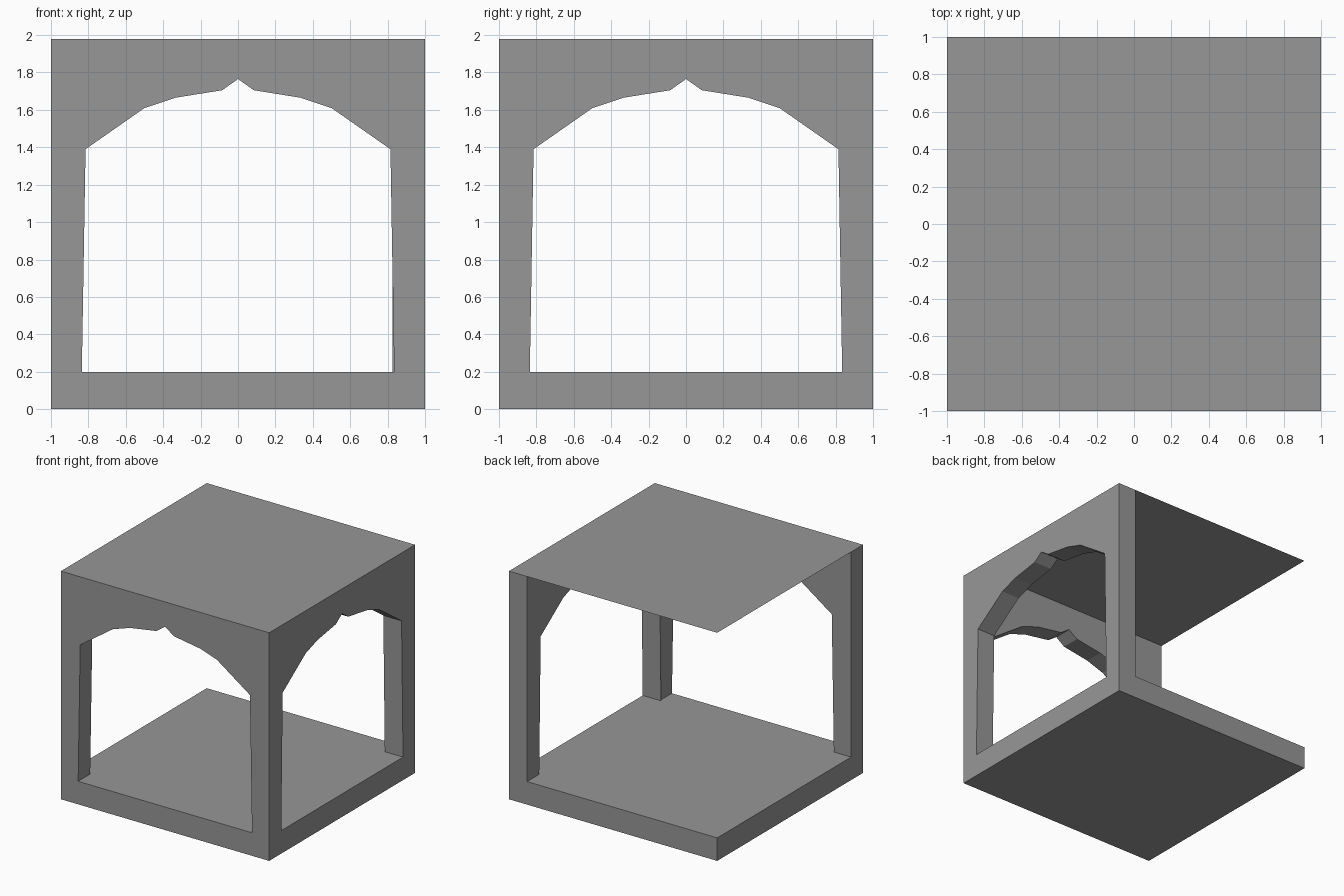
import bpy
import bmesh
from mathutils import Vector

cube = bpy.data.objects.get("Cube")
if cube:
    bpy.data.objects.remove(cube, do_unlink=True)

HALF, TOP, FLOOR = 1.0, 1.98, 0.2
FRONT_THICK, SIDE_THICK = 0.165, 0.175

stone = bpy.data.materials.new("stone grey")
stone.use_nodes = True
colour = (0.31, 0.31, 0.31, 1)
stone.diffuse_color = colour
stone.node_tree.nodes["Principled BSDF"].inputs["Base Color"].default_value = colour


def add_part(name, bm):
    mesh = bpy.data.meshes.new(name)
    bm.to_mesh(mesh)
    bm.free()
    mesh.materials.append(stone)
    obj = bpy.data.objects.new(name, mesh)
    bpy.context.collection.objects.link(obj)
    return obj


def extrude_outline(name, points, offset):
    """Turn a flat outline into a solid."""
    bm = bmesh.new()
    face = bm.faces.new([bm.verts.new(p) for p in points])
    out = bmesh.ops.extrude_face_region(bm, geom=[face], use_keep_orig=True)
    verts = [v for v in out["geom"] if isinstance(v, bmesh.types.BMVert)]
    bmesh.ops.translate(bm, verts=verts, vec=Vector(offset))
    bmesh.ops.recalc_face_normals(bm, faces=bm.faces)
    return add_part(name, bm)


def square(z):
    return [(-HALF, -HALF, z), (HALF, -HALF, z), (HALF, HALF, z), (-HALF, HALF, z)]


# Pointed arch opening, mirrored about its peak
half_arch = [(0.835, FLOOR), (0.815, 1.39), (0.5, 1.61), (0.335, 1.665), (0.085, 1.705)]
arch = [(-u, z) for u, z in half_arch] + [(0, 1.765)] + half_arch[::-1]
end = [(HALF, FLOOR), (HALF, TOP)]

# Floor slab
extrude_outline("floor_slab", square(0), (0, 0, FLOOR))

# Front wall runs the full width
front = [(-HALF, FLOOR)] + arch + end + [(-HALF, TOP)]
extrude_outline("front_arch_wall", [(u, -HALF, z) for u, z in front], (0, FRONT_THICK, 0))

# Side wall butts against the back of the front wall
side = arch + end + [(FRONT_THICK - HALF, TOP)]
extrude_outline("side_arch_wall", [(HALF, u, z) for u, z in side], (-SIDE_THICK, 0, 0))

# Thin roof sheet
bm = bmesh.new()
bm.faces.new([bm.verts.new(p) for p in square(TOP)])
add_part("roof_sheet", bm)
